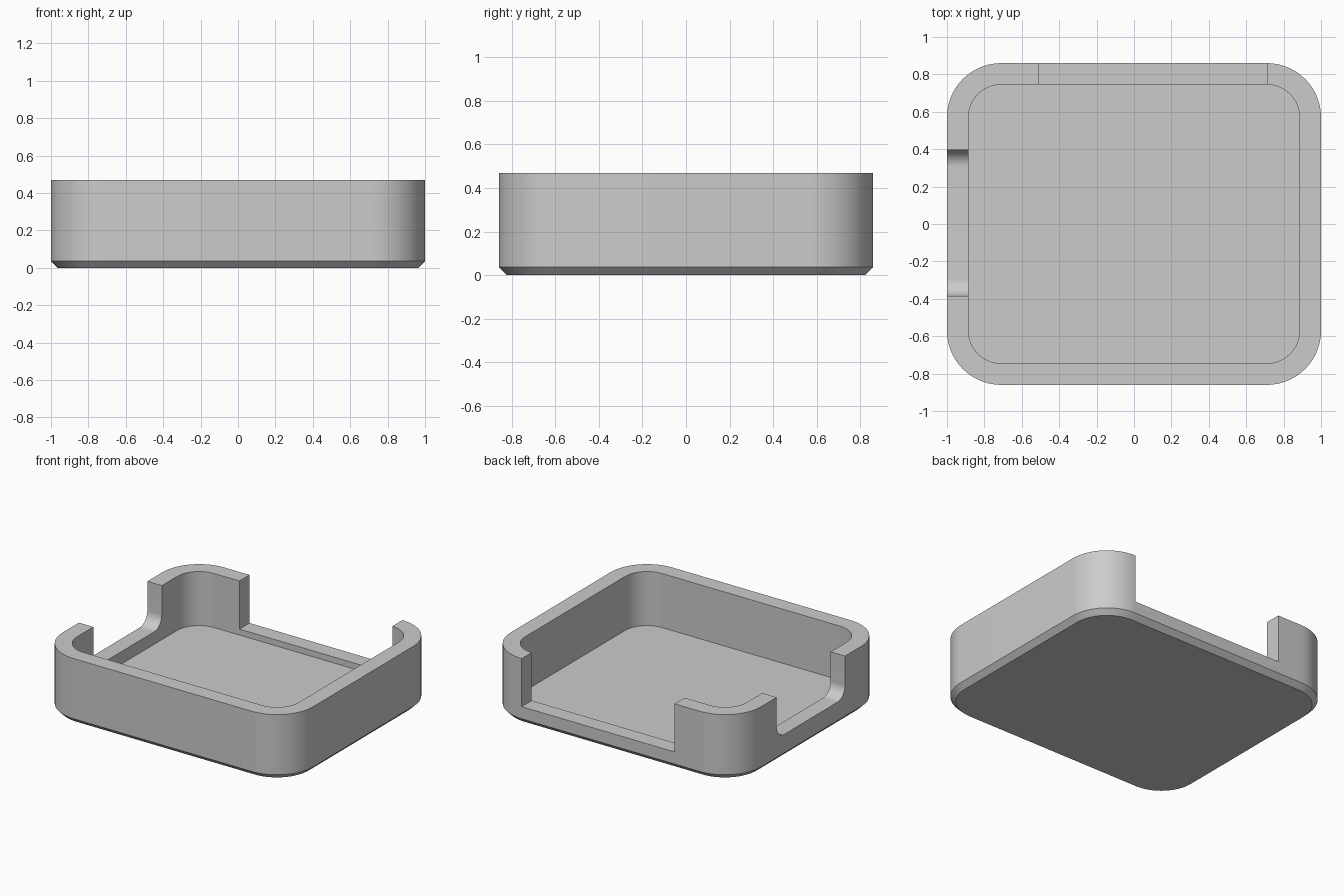
import bpy, bmesh, math
from math import pi, cos, sin
from mathutils import Matrix

if "Cube" in bpy.data.objects:
    bpy.data.objects.remove(bpy.data.objects["Cube"])

HALF_X, HALF_Y, HEIGHT = 1.0, 0.86, 0.47
CORNER, WALL, CHAMFER = 0.29, 0.115, 0.036
FLOOR, BACK_SILL, SIDE_SILL = 0.08, 0.123, 0.17

grey = bpy.data.materials.new("plain grey")
grey.use_nodes = True
colour = (0.6, 0.6, 0.6, 1)
grey.diffuse_color = colour
grey.node_tree.nodes["Principled BSDF"].inputs["Base Color"].default_value = colour


def rounded_loop(half_w, half_h, radius, steps=20):
    """Counter-clockwise outline of a rounded rectangle."""
    pts = []
    for i, (sx, sy) in enumerate([(1, 1), (-1, 1), (-1, -1), (1, -1)]):
        for k in range(steps + 1):
            a = (i + k / steps) * pi / 2
            pts.append((sx * (half_w - radius) + radius * cos(a),
                        sy * (half_h - radius) + radius * sin(a)))
    return pts


def loft(name, rings, matrix=Matrix()):
    """Closed solid through a stack of (outline, height) rings."""
    bm = bmesh.new()
    loops = [[bm.verts.new((x, y, z)) for x, y in pts] for pts, z in rings]
    n = len(loops[0])
    for low, high in zip(loops, loops[1:]):
        for i in range(n):
            j = (i + 1) % n
            bm.faces.new((low[i], low[j], high[j], high[i]))
    bm.faces.new(loops[0][::-1])
    bm.faces.new(loops[-1])
    bm.transform(matrix)
    bmesh.ops.recalc_face_normals(bm, faces=bm.faces)
    mesh = bpy.data.meshes.new(name)
    bm.to_mesh(mesh)
    bm.free()
    mesh.materials.append(grey)
    obj = bpy.data.objects.new(name, mesh)
    bpy.context.collection.objects.link(obj)
    return obj


# Outer body with a chamfered foot
outer = rounded_loop(HALF_X, HALF_Y, CORNER)
foot = rounded_loop(HALF_X - CHAMFER, HALF_Y - CHAMFER, CORNER - CHAMFER)
tray = loft("open_tray", [(foot, 0), (outer, CHAMFER), (outer, HEIGHT)])

# Inner pocket
inner = rounded_loop(HALF_X - WALL, HALF_Y - WALL, CORNER - WALL)
pocket = loft("pocket_cutter", [(inner, FLOOR), (inner, HEIGHT + 0.2)])

# Square opening through the back wall
left, right = -0.51, 0.71
back = [(left, 0.7), (right, 0.7), (right, 1), (left, 1)]
back_opening = loft("back_opening_cutter", [(back, BACK_SILL), (back, HEIGHT + 0.2)])

# Opening through the side wall with rounded lower corners
side = rounded_loop(0.39, 0.4, 0.09)
to_yz = Matrix(((0, 0, 1, 0), (1, 0, 0, 0.005), (0, 1, 0, SIDE_SILL + 0.4), (0, 0, 0, 1)))
side_opening = loft("side_opening_cutter", [(side, -1.2), (side, -0.8)], to_yz)

# Cut the pocket and openings, then drop the cutters
bpy.ops.object.select_all(action="DESELECT")
bpy.context.view_layer.objects.active = tray
tray.select_set(True)
for cutter in (pocket, back_opening, side_opening):
    mod = tray.modifiers.new(cutter.name, "BOOLEAN")
    mod.operation = "DIFFERENCE"
    mod.solver = "EXACT"
    mod.object = cutter
    bpy.ops.object.modifier_apply(modifier=mod.name)
    bpy.data.objects.remove(cutter)

bpy.ops.object.shade_smooth_by_angle(angle=math.radians(30))
